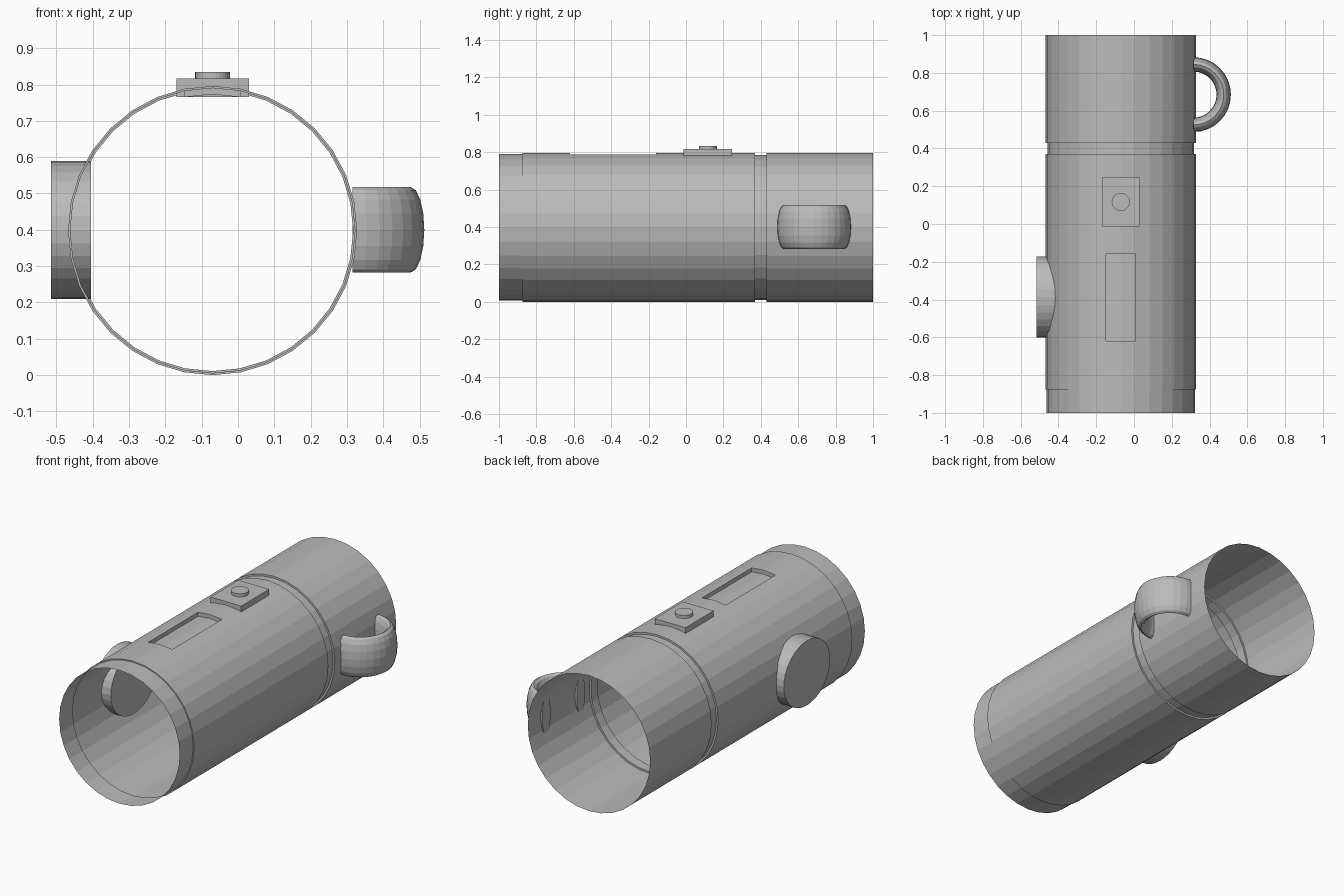
import bpy, bmesh, math
from mathutils import Matrix, Vector

if "Cube" in bpy.data.objects:
    bpy.data.objects.remove(bpy.data.objects["Cube"])

grey = bpy.data.materials.new("plain grey")
grey.use_nodes = True
colour = (0.5, 0.5, 0.5, 1)
grey.diffuse_color = colour
grey.node_tree.nodes["Principled BSDF"].inputs["Base Color"].default_value = colour

CX, CZ, R = -0.07, 0.398, 0.398
SIDES = 32


def finish(name, bm):
    mesh = bpy.data.meshes.new(name)
    bm.to_mesh(mesh)
    bm.free()
    mesh.materials.append(grey)
    obj = bpy.data.objects.new(name, mesh)
    bpy.context.collection.objects.link(obj)
    return obj


def sweep(bm, rings, closed=True):
    """Bridge successive rings of points with quads."""
    loops = [[bm.verts.new(p) for p in ring] for ring in rings]
    n = len(loops[0])
    for a, b in zip(loops, loops[1:]):
        for i in range(n):
            j = (i + 1) % n
            bm.faces.new((a[i], a[j], b[j], b[i]))
    return loops


def body_ring(y, r):
    angles = [2 * math.pi * i / SIDES for i in range(SIDES)]
    return [(CX + r * math.sin(a), y, CZ + r * math.cos(a)) for a in angles]


# Open tube with a stepped mouth and a groove; pocket pressed into the top
bm = bmesh.new()
profile = [(-1, R - 0.006), (-0.875, R - 0.006), (-0.875, R), (-0.62, R),
           (-0.16, R), (0.37, R), (0.37, R - 0.011), (0.43, R - 0.011),
           (0.43, R), (1, R)]
sweep(bm, [body_ring(y, r) for y, r in profile])
pocket = [f for f in bm.faces
          if -0.5 < f.calc_center_median().y < -0.3
          and f.calc_center_median().z > CZ
          and abs(f.calc_center_median().x - CX) < 0.06]
new = bmesh.ops.extrude_face_region(bm, geom=pocket)["geom"]
bmesh.ops.translate(bm, vec=(0, 0, -0.023),
                    verts=[v for v in new if isinstance(v, bmesh.types.BMVert)])
old = [f for f in pocket if f.is_valid]
bmesh.ops.delete(bm, geom=old, context="FACES")
bmesh.ops.recalc_face_normals(bm, faces=bm.faces)
side = max(bm.faces, key=lambda f: f.calc_center_median().x)
if side.normal.x < 0:
    bmesh.ops.reverse_faces(bm, faces=bm.faces)
finish("tube_body", bm)

# Switch plate
bm = bmesh.new()
bmesh.ops.create_cube(bm, size=1, matrix=Matrix.Translation((CX, 0.117, 0.791))
                      @ Matrix.Diagonal((0.2, 0.26, 0.05, 1)))
finish("switch_plate", bm)

# Round button
bm = bmesh.new()
bmesh.ops.create_cone(bm, cap_ends=True, segments=32, radius1=0.048, radius2=0.048,
                      depth=0.04, matrix=Matrix.Translation((CX, 0.117, 0.814)))
finish("button", bm)

# Oval side disc
bm = bmesh.new()
bmesh.ops.create_cone(bm, cap_ends=True, segments=32, radius1=1, radius2=1, depth=1,
                      matrix=Matrix.Translation((-0.46, -0.387, 0.4))
                      @ Matrix.Diagonal((0.11, 0.215, 0.19, 1))
                      @ Matrix.Rotation(math.pi / 2, 4, "Y"))
finish("side_disc", bm)

# Half-ring handle with a tall oval section
bm = bmesh.new()
rings = []
for i in range(17):
    a = -math.pi / 2 + math.pi * i / 16
    ring = []
    for k in range(16):
        t = 2 * math.pi * k / 16
        r = 0.16 + 0.038 * math.cos(t)
        ring.append((0.315 + r * math.cos(a), 0.685 + r * math.sin(a),
                     0.4 + 0.118 * math.sin(t)))
    rings.append(ring)
loops = sweep(bm, rings)
for end in (loops[0], loops[-1]):
    bm.faces.new(end)
bmesh.ops.recalc_face_normals(bm, faces=bm.faces)
finish("handle", bm)
